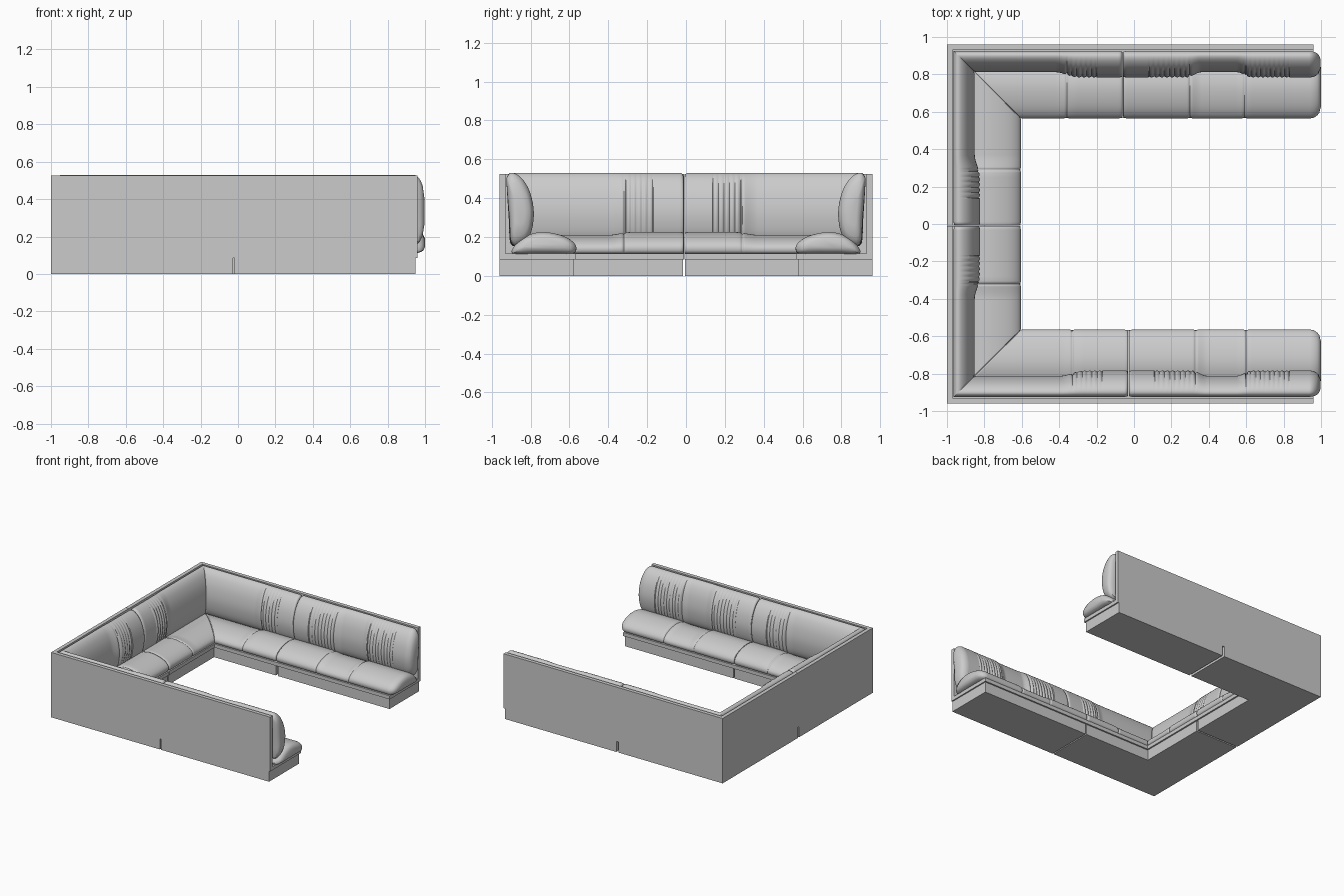
import bpy, bmesh, math
from mathutils import Vector

if "Cube" in bpy.data.objects:
    bpy.data.objects.remove(bpy.data.objects["Cube"])

W, Y_SEAM = 0.96, -0.01          # half width, seam in the middle of the rear run
STEP, BLEND = 0.004, 0.52        # station spacing, length of the mitred zone

# cross-sections as (distance from outer wall, height)
SEAT = [(.065, .114), (.17, .113), (.28, .113), (.375, .114), (.395, .138), (.385, .168), (.345, .198),
        (.28, .219), (.21, .225), (.14, .207), (.085, .165)]
BACK = [(.062, .165), (.05, .3), (.036, .48), (.042, .515), (.06, .53), (.09, .522), (.125, .49),
        (.157, .43), (.175, .35), (.174, .28), (.157, .21), (.12, .168)]


def smooth_loop(pts, n=3):
    """Closed Catmull-Rom through the section points."""
    out = []
    for i in range(len(pts)):
        a, b, c, d = (Vector(pts[(i + k) % len(pts)]) for k in (-1, 0, 1, 2))
        for j in range(n):
            t = j / n
            out.append(.5 * (2 * b + (c - a) * t + (2 * a - 5 * b + 4 * c - d) * t ** 2
                             + (3 * b - a - 3 * c + d) * t ** 3))
    return out


def ease(a, b, t):
    t = min(max((t - a) / (b - a), 0), 1)
    return t * t * (3 - 2 * t)


def finish(bm, name, smooth):
    bmesh.ops.recalc_face_normals(bm, faces=bm.faces)
    me = bpy.data.meshes.new(name)
    bm.to_mesh(me)
    bm.free()
    ob = bpy.data.objects.new(name, me)
    bpy.context.collection.objects.link(ob)
    if smooth:
        bpy.ops.object.select_all(action='DESELECT')
        ob.select_set(True)
        bpy.context.view_layer.objects.active = ob
        bpy.ops.object.shade_smooth_by_angle(angle=math.radians(40))


def prism(name, poly, z0, z1):
    bm = bmesh.new()
    f = bm.faces.new([bm.verts.new((x, y, z0)) for x, y in poly])
    ext = bmesh.ops.extrude_face_region(bm, geom=[f])
    bmesh.ops.translate(bm, vec=(0, 0, z1 - z0),
                        verts=[v for v in ext['geom'] if isinstance(v, bmesh.types.BMVert)])
    finish(bm, name, False)


def loft(name, rings):
    bm = bmesh.new()
    vs = [[bm.verts.new(p) for p in r] for r in rings]
    n = len(vs[0])
    for a, b in zip(vs, vs[1:]):
        for i in range(n):
            j = (i + 1) % n
            bm.faces.new((a[i], a[j], b[j], b[i]))
    bm.faces.new(vs[0])
    bm.faces.new(vs[-1])
    finish(bm, name, True)


def section(t, is_back, full, seams, pleats, cap):
    """Cross-section at station t: fullness, seam creases, pleats, end rounding."""
    out = []
    crease = sum(math.exp(-((t - s) / .006) ** 2) for s in seams)
    groove = 0
    for a, b in pleats:
        if a <= t <= b:
            n = round((b - a) / .026)
            groove = .007 * (1 - abs(math.sin(math.pi * n * (t - a) / (b - a))))
    for d, z in (LOOP_B if is_back else LOOP_S):
        if is_back:
            w = max(0, (d - .05) / .125)
            d = .036 + (d - .036) * (1 - .2 * (1 - full)) - w * (groove + .006 * crease)
            c = Vector((.10, .33))
        else:
            z = .113 + (z - .113) * (1 - .13 * (1 - full) - .05 * crease)
            d -= .006 * crease * max(0, (d - .2) / .195)
            c = Vector((.23, .165))
        out.append(c + (Vector((d, z)) - c) * cap if is_back else
                   Vector((c.x + (d - c.x) * (.35 + .65 * cap), c.y + (z - c.y) * cap)))
    return out


def cap_scale(dist, length, low):
    """Rounded end: scale from low at the end up to 1."""
    u = min(max(dist / length, 0), 1)
    return low + (1 - low) * math.sqrt(1 - (1 - u) ** 2)


def stations(a, b):
    n = max(2, round(abs(b - a) / STEP))
    return [a + (b - a) * i / n for i in range(n + 1)]


LOOP_S, LOOP_B = smooth_loop(SEAT), smooth_loop(BACK)

for s, side, sx in ((1, "left", -.06), (-1, "right", -.03)):
    o = sx + .06                              # small shift between the two arms
    for is_back, part in ((False, "seat"), (True, "backrest")):
        # straight cushion at the open end of the arm
        x0, x1 = sx + .002, 1.0 if not is_back else .996
        seams = (.30 + o, .59 + o / 3)
        pleats = ((.08 + o, .30 + o), (.60, .83)) if is_back else ()
        ts = [x0 + k for k in (0, .001, .002)] + stations(x0 + .004, x1 - .06)
        ts += [x1 - .06 * math.cos(math.pi / 2 * k / 10) for k in range(1, 11)]
        rings = []
        for t in ts:
            full = 1 - ease(.28 + o, .36 + o, t) * (1 - ease(.55, .63, t))
            cap = cap_scale(t - x0, .02, .9) * cap_scale(x1 - t, .06, .4)
            rings.append([(t, s * (W - d), z)
                          for d, z in section(t, is_back, full, seams, pleats, cap)])
        loft(f"{side}_arm_{part}", rings)

        # mitred corner cushion: arm leg, then rear leg
        rings = []
        xa, xb = sx - .002, -1 + BLEND
        for t in stations(xa, -1)[:-1]:
            full = ease(-.42 + o, -.30 + o, t)
            pl = ((-.36 + o, -.20 + o),) if is_back else ()
            sec = section(t, is_back, full, (-.36 + o, -1), pl, cap_scale(xa - t, .02, .9))
            u = min(1, (t + 1) / BLEND)
            rings.append([((t if u == 1 else (-1 + d) * (1 - u) + xb * u), s * (W - d), z)
                          for d, z in sec])
        y_end = s * Y_SEAM + .002             # measured outwards along s
        ys = .29 if s > 0 else .32
        for t in stations(W, y_end):
            full = 1 - ease(ys - .04, ys + .08, t)
            pl = ((ys - .15, ys - .01),) if is_back else ()
            sec = section(t, is_back, full, (ys, W), pl, cap_scale(t - y_end, .02, .9))
            u = min(1, (W - t) / BLEND)
            rings.append([(-1 + d, s * (t if u == 1 else (W - d) * (1 - u) + (W - BLEND) * u), z)
                          for d, z in sec])
        loft(f"{side}_corner_{part}", rings)

    # plinths, seat board and outer panel
    def ell(x_end, depth, gap):
        y0 = Y_SEAM + s * gap
        return [(-1, y0), (-1, s * W), (x_end, s * W), (x_end, s * (W - depth)),
                (-1 + depth, s * (W - depth)), (-1 + depth, y0)]

    prism(f"{side}_corner_plinth", ell(sx - .008 + (.01 if s < 0 else 0), .38, .006), 0, .085)
    xs = sx + .012
    prism(f"{side}_arm_plinth", [(xs, s * W), (.95, s * W), (.95, s * (W - .38)), (xs, s * (W - .38))],
          0, .085)
    prism(f"{side}_seat_board", ell(.96, .392, .001), .085, .114)
    prism(f"{side}_outer_panel", ell(.96, .03, .001), .114, .525)
